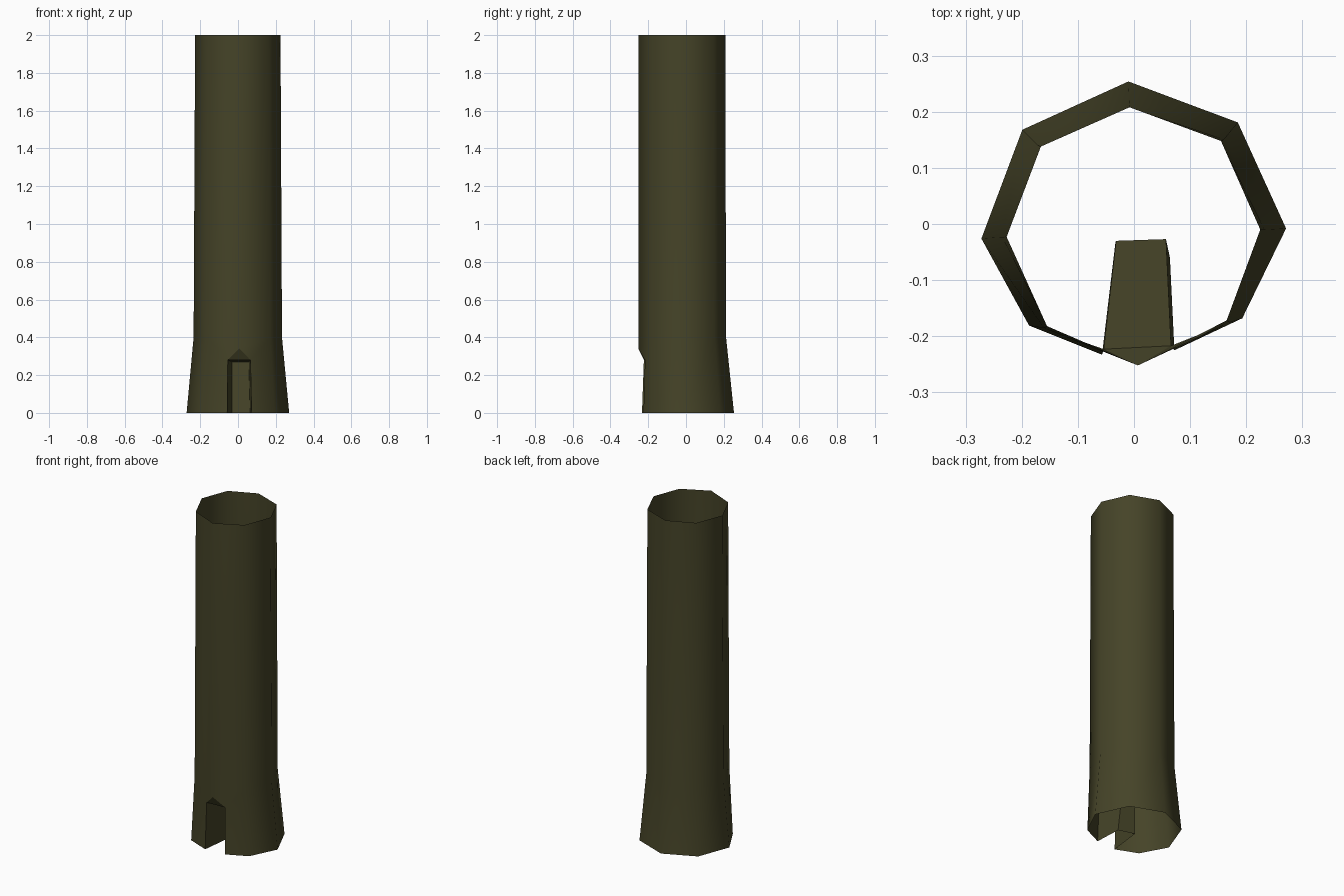
import bpy, math

if "Cube" in bpy.data.objects:
    bpy.data.objects.remove(bpy.data.objects["Cube"])

mat = bpy.data.materials.new("dark olive bark")
mat.diffuse_color = (0.06, 0.057, 0.021, 1)
mat.use_nodes = True
mat.node_tree.nodes["Principled BSDF"].inputs["Base Color"].default_value = mat.diffuse_color


def make(name, verts, faces, angle):
    me = bpy.data.meshes.new(name)
    me.from_pydata(verts, [], faces)
    me.materials.append(mat)
    ob = bpy.data.objects.new(name, me)
    bpy.context.collection.objects.link(ob)
    bpy.ops.object.select_all(action='DESELECT')
    ob.select_set(True)
    bpy.context.view_layer.objects.active = ob
    bpy.ops.object.shade_smooth_by_angle(angle=math.radians(angle))
    return ob


# Octagon corners, counter-clockwise from front right to front left
foot = [(0.193, -0.168), (0.271, -0.008), (0.185, 0.181), (-0.01, 0.254),
        (-0.199, 0.168), (-0.272, -0.026), (-0.187, -0.181)]
rim = [(0.165, -0.172), (0.225, -0.01), (0.155, 0.148), (-0.008, 0.208),
       (-0.166, 0.138), (-0.227, -0.023), (-0.155, -0.182)]
front = (0.007, -0.252)

# Doorway outline in the front wall
door_r, door_l = (0.072, -0.225, 0), (-0.057, -0.233, 0)
lintel_r, lintel_l = (0.066, -0.217, 0.28), (-0.054, -0.223, 0.28)
peak = (*front, 0.34)

# Hollow trunk: flared foot, near-straight shaft, open at both ends
n = len(foot)
verts = [(x, y, 0) for x, y in foot]
verts += [(x * 1.035, y * 1.02, 0.4) for x, y in rim]
verts += [(x, y, 2) for x, y in rim]
verts += [peak, (*front, 2), door_r, lintel_r, door_l, lintel_l]
P, T, DR, LR, DL, LL = range(3 * n, 3 * n + 6)
faces = [(r + i, r + i + 1, r + n + i + 1, r + n + i)
         for r in (0, n) for i in range(n - 1)]
faces += [(P, n, 2 * n, T), (2 * n - 1, P, T, 3 * n - 1),      # front shaft
          (DR, 0, n, LR), (LR, n, P),                          # right of doorway
          (n - 1, DL, LL, 2 * n - 1), (2 * n - 1, LL, P)]      # left of doorway
make("trunk", verts, faces, 60)

# Doorway recess: side walls, back wall and sloping ceiling
cv = [door_r, lintel_r, peak, lintel_l, door_l,
      (0.064, -0.06, 0), (0.057, -0.027, 0.27), (-0.032, -0.03, 0.27), (-0.033, -0.032, 0)]
cf = [(0, 1, 6, 5), (3, 4, 8, 7), (5, 6, 7, 8), (1, 3, 7, 6), (1, 2, 3)]
make("doorway_recess", cv, cf, 30)
